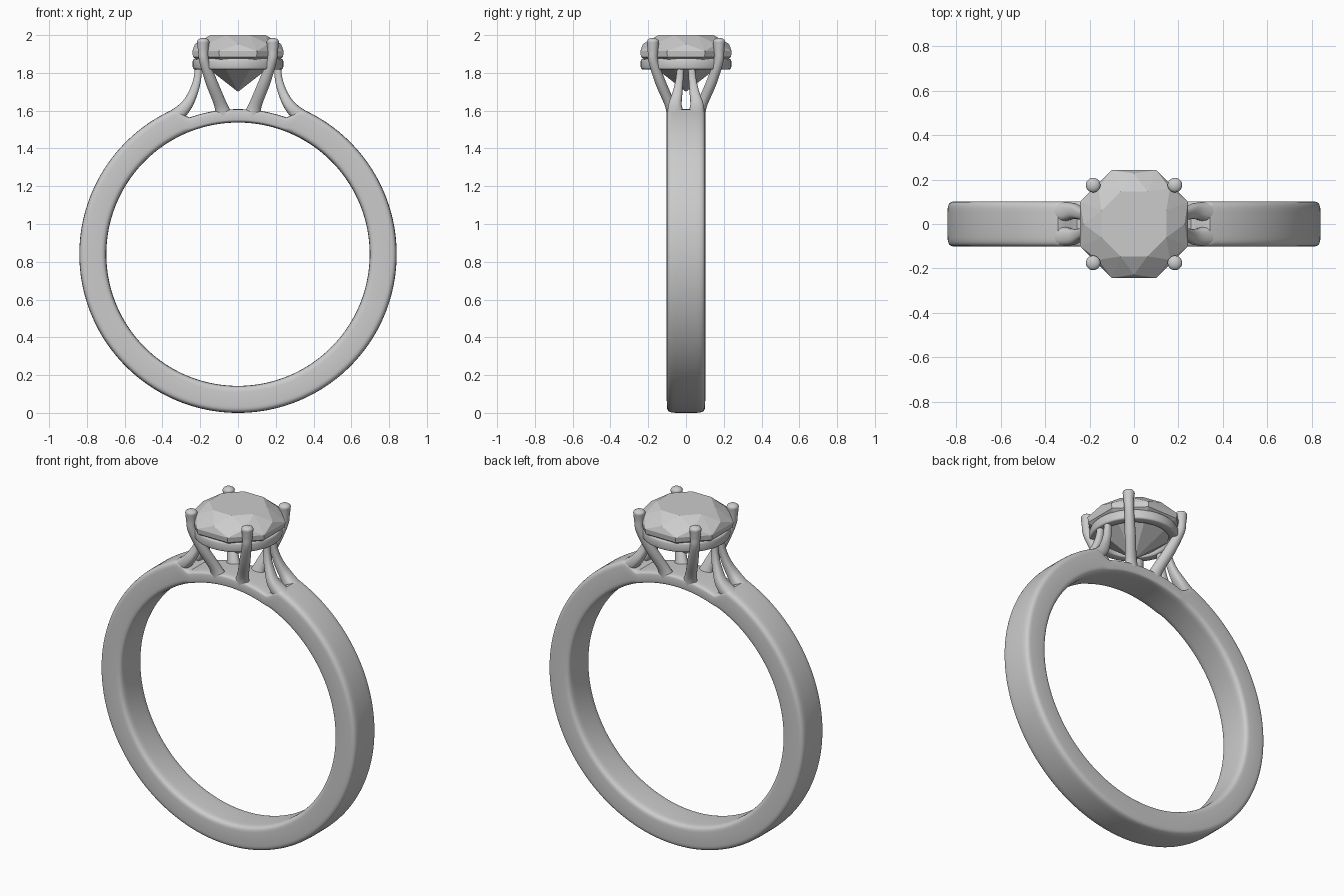
import bpy, bmesh, math
from mathutils import Vector

if "Cube" in bpy.data.objects:
    bpy.data.objects.remove(bpy.data.objects["Cube"])

CZ = 0.84            # centre height of the band


def finish(name, bm, smooth=True):
    bmesh.ops.recalc_face_normals(bm, faces=bm.faces)
    me = bpy.data.meshes.new(name)
    bm.to_mesh(me)
    bm.free()
    ob = bpy.data.objects.new(name, me)
    bpy.context.collection.objects.link(ob)
    if smooth:
        bpy.ops.object.select_all(action='DESELECT')
        ob.select_set(True)
        bpy.context.view_layer.objects.active = ob
        bpy.ops.object.shade_smooth_by_angle(angle=math.radians(40))
    return ob


def section(n, e):
    """Unit superellipse outline; a higher exponent is squarer."""
    pts = []
    for i in range(n):
        c, s = math.cos(2 * math.pi * i / n), math.sin(2 * math.pi * i / n)
        pts.append((math.copysign(abs(c) ** (2 / e), c), math.copysign(abs(s) ** (2 / e), s)))
    return pts


def loft(name, loops, closed):
    bm = bmesh.new()
    rings = [[bm.verts.new(p) for p in lp] for lp in loops]
    pairs = list(zip(rings, rings[1:])) + ([(rings[-1], rings[0])] if closed else [])
    for a, b in pairs:
        for i in range(len(a)):
            j = (i + 1) % len(a)
            bm.faces.new((a[i], a[j], b[j], b[i]))
    if not closed:
        bm.faces.new(rings[0])
        bm.faces.new(rings[-1])
    return finish(name, bm)


def spline(keys, steps=8):
    """Catmull-Rom through rows of (x, y, z, half thickness, half width)."""
    k = [keys[0]] + keys + [keys[-1]]
    out = []
    for i in range(1, len(k) - 2):
        for s in range(steps):
            t = s / steps
            out.append([0.5 * (2 * b + (c - a) * t + (2 * a - 5 * b + 4 * c - d) * t * t
                               + (3 * b - a - 3 * c + d) * t ** 3)
                        for a, b, c, d in zip(*k[i - 1:i + 3])])
    return out + [list(keys[-1])]


def tube(name, keys, sx, sy, e=2.0, cap=False):
    rows = spline(keys)
    if cap:              # rounded tip
        x, y, z, a, b = rows[-1]
        for i in range(1, 6):
            t = i / 5 * math.radians(86)
            rows.append([x, y, z + 0.6 * a * math.sin(t), a * math.cos(t), b * math.cos(t)])
    pos = [Vector((r[0] * sx, r[1] * sy, r[2])) for r in rows]
    loops = []
    for i, r in enumerate(rows):
        tan = (pos[min(i + 1, len(pos) - 1)] - pos[max(i - 1, 0)]).normalized()
        nrm = Vector((0, 1, 0)).cross(tan).normalized()
        wid = tan.cross(nrm)
        loops.append([pos[i] + nrm * (u * r[3]) + wid * (v * r[4]) for u, v in section(20, e)])
    loft(name, loops, False)


# Band, thinner beneath the setting
loops = []
for i in range(240):
    th = 2 * math.pi * i / 240
    off = math.degrees(min(th, 2 * math.pi - th))
    t = min(max((off - 19.5) / 4.5, 0), 1)
    r_in, r_out = 0.697, 0.768 + 0.072 * t * t * (3 - 2 * t)
    mid, half = (r_in + r_out) / 2, (r_out - r_in) / 2
    loops.append([(math.sin(th) * (mid + half * u), 0.102 * v, CZ + math.cos(th) * (mid + half * u))
                  for u, v in section(40, 6)])
loft("band", loops, True)

# Split shoulders and prongs, mirrored to all four corners
ARM = [(0.42, 0.050, 1.510, 0.046, 0.050), (0.335, 0.054, 1.567, 0.040, 0.046),
       (0.275, 0.058, 1.625, 0.031, 0.036), (0.237, 0.045, 1.695, 0.024, 0.026),
       (0.215, 0.034, 1.770, 0.020, 0.020), (0.210, 0.028, 1.845, 0.018, 0.018)]
PRONG = [(0.075, 0.066, 1.565, 0.050, 0.036), (0.092, 0.084, 1.630, 0.034, 0.028),
         (0.140, 0.135, 1.750, 0.031, 0.028), (0.178, 0.172, 1.860, 0.026, 0.026),
         (0.184, 0.175, 1.920, 0.028, 0.028), (0.184, 0.175, 1.965, 0.033, 0.033)]
for sx, xn in ((-1, "left"), (1, "right")):
    for sy, yn in ((-1, "front"), (1, "back")):
        tube(f"shoulder_{yn}_{xn}", ARM, sx, sy, 2.6)
        tube(f"prong_{yn}_{xn}", PRONG, sx, sy, 2.0, True)

# Seat ring under the stone
loops = []
for i in range(64):
    a = 2 * math.pi * i / 64
    loops.append([(math.cos(a) * (0.213 + 0.027 * u), math.sin(a) * (0.213 + 0.027 * u), 1.847 + 0.029 * v)
                  for u, v in section(20, 5)])
loft("seat_ring", loops, True)

# Faceted stone: convex hull of table, crown, girdle and culet
bm = bmesh.new()
for r, z, turn in ((0.158, 2.0, 0.5), (0.228, 1.953, 0), (0.262, 1.915, 0.5), (0.258, 1.885, 0.5)):
    for i in range(8):
        a = (i + turn) * math.pi / 4
        bm.verts.new((r * math.cos(a), r * math.sin(a), z))
bm.verts.new((0, 0, 1.70))
bmesh.ops.convex_hull(bm, input=bm.verts)
bmesh.ops.dissolve_limit(bm, angle_limit=0.01, verts=bm.verts, edges=bm.edges)
finish("stone", bm, smooth=False)
